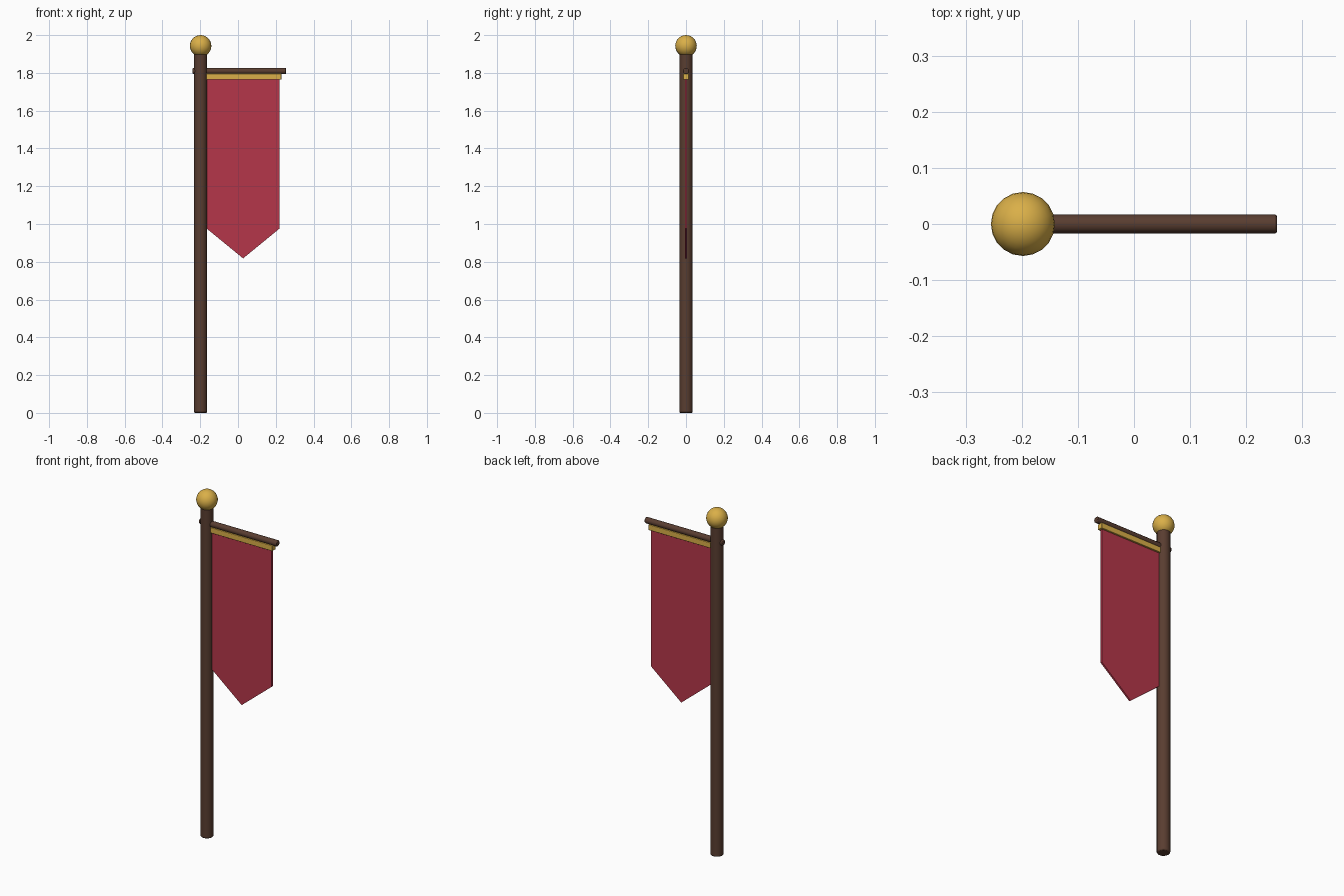
import bpy, bmesh, math
from mathutils import Matrix

if "Cube" in bpy.data.objects:
    bpy.data.objects.remove(bpy.data.objects["Cube"])


def material(name, rgb):
    m = bpy.data.materials.new(name)
    m.diffuse_color = (*rgb, 1)
    m.use_nodes = True
    m.node_tree.nodes["Principled BSDF"].inputs["Base Color"].default_value = m.diffuse_color
    return m


WOOD = material("dark_wood", (0.10, 0.047, 0.030))
GOLD = material("gold", (0.70, 0.43, 0.065))
RED = material("red_cloth", (0.46, 0.037, 0.068))

POLE_X = -0.198
CLOTH_X = 0.027


def finish(name, bm, mat, bevel=0, smooth=True):
    bmesh.ops.recalc_face_normals(bm, faces=bm.faces)
    me = bpy.data.meshes.new(name)
    bm.to_mesh(me)
    bm.free()
    me.materials.append(mat)
    ob = bpy.data.objects.new(name, me)
    bpy.context.collection.objects.link(ob)
    if bevel:
        mod = ob.modifiers.new("soft_edges", 'BEVEL')
        mod.width = bevel
        mod.segments = 2
        mod.limit_method = 'ANGLE'
        mod.angle_limit = math.radians(50)
    if smooth:
        bpy.ops.object.select_all(action='DESELECT')
        ob.select_set(True)
        bpy.context.view_layer.objects.active = ob
        bpy.ops.object.shade_smooth_by_angle(angle=math.radians(40))
    return ob


def rod(name, radius, length, sides, matrix, mat, bevel):
    bm = bmesh.new()
    bmesh.ops.create_cone(bm, cap_ends=True, segments=sides, radius1=radius,
                          radius2=radius, depth=length, matrix=matrix)
    return finish(name, bm, mat, bevel)


# upright pole and horizontal crossbar
rod("pole", 0.035, 1.91, 16, Matrix.Translation((POLE_X, 0, 0.955)), WOOD, 0.006)
rod("crossbar", 0.017, 0.495, 12,
    Matrix.Translation((0.0075, 0, 1.81)) @ Matrix.Rotation(math.pi / 2, 4, 'Y'),
    WOOD, 0.004)

# ball finial
bm = bmesh.new()
bmesh.ops.create_uvsphere(bm, u_segments=20, v_segments=14, radius=0.057,
                          matrix=Matrix.Translation((POLE_X, 0, 1.943)))
finish("finial", bm, GOLD)

# gold trim under the crossbar
bm = bmesh.new()
bmesh.ops.create_cube(bm, size=1, matrix=Matrix.Translation((CLOTH_X, 0, 1.78))
                      @ Matrix.Diagonal((0.405, 0.03, 0.032, 1)))
finish("gold_trim", bm, GOLD, 0.002)


# cloth panel and pointed tail, each an extruded outline
def plate(name, outline, thick):
    bm = bmesh.new()
    face = bm.faces.new([bm.verts.new((x, -thick / 2, z)) for x, z in outline])
    ext = bmesh.ops.extrude_face_region(bm, geom=[face])
    bmesh.ops.translate(bm, vec=(0, thick, 0),
                        verts=[v for v in ext["geom"] if isinstance(v, bmesh.types.BMVert)])
    return finish(name, bm, RED, smooth=False)


L, R = CLOTH_X - 0.192, CLOTH_X + 0.192
plate("banner_cloth", [(L, 0.975), (R, 0.975), (R, 1.77), (L, 1.77)], 0.01)
plate("banner_tail", [(L, 0.975), (CLOTH_X, 0.818), (R, 0.975)], 0.01)
